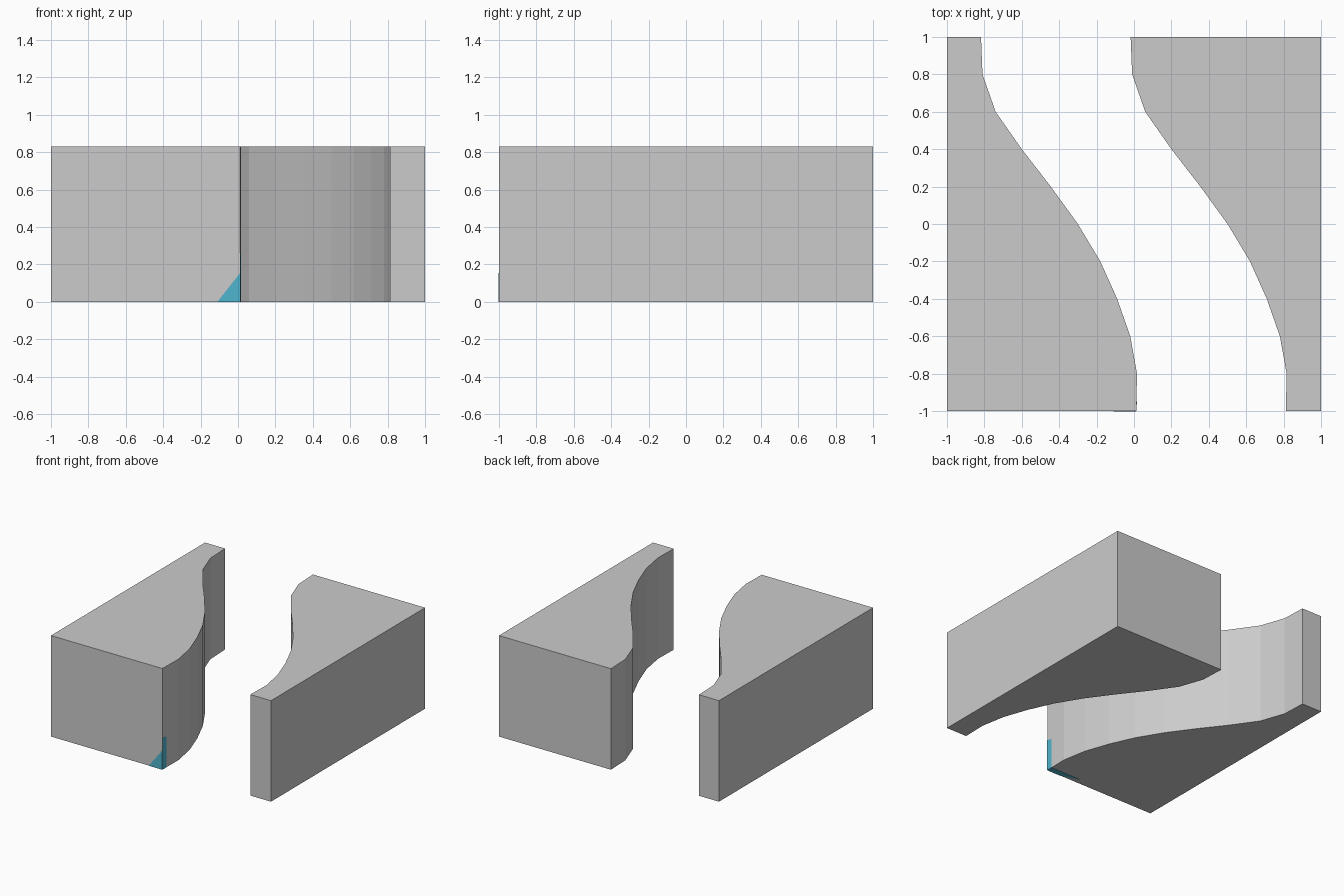
import bpy, bmesh
from mathutils import Vector

if "Cube" in bpy.data.objects:
    bpy.data.objects.remove(bpy.data.objects["Cube"])

HEIGHT = 0.83
GAP = 0.80


def material(name, rgb):
    m = bpy.data.materials.new(name)
    m.diffuse_color = (*rgb, 1.0)
    m.use_nodes = True
    m.node_tree.nodes["Principled BSDF"].inputs["Base Color"].default_value = m.diffuse_color
    return m


grey = material("light grey", (0.60, 0.60, 0.60))
cyan = material("cyan", (0.08, 0.46, 0.61))


def extrude(name, points, offset, mat):
    """Solid made by pushing a flat polygon along an offset vector."""
    bm = bmesh.new()
    face = bm.faces.new([bm.verts.new(p) for p in points])
    result = bmesh.ops.extrude_face_region(bm, geom=[face], use_keep_orig=True)
    moved = [v for v in result["geom"] if isinstance(v, bmesh.types.BMVert)]
    bmesh.ops.translate(bm, verts=moved, vec=Vector(offset))
    bmesh.ops.recalc_face_normals(bm, faces=bm.faces)
    mesh = bpy.data.meshes.new(name)
    bm.to_mesh(mesh)
    bm.free()
    mesh.materials.append(mat)
    obj = bpy.data.objects.new(name, mesh)
    bpy.context.collection.objects.link(obj)
    return obj


# Winding edge of the channel, front to back
edge_x = [0.012, 0.016, -0.02, -0.09, -0.18, -0.30, -0.445, -0.60, -0.74, -0.81, -0.818]
edge = [(x, -1 + 0.2 * i, 0) for i, x in enumerate(edge_x)]
far_edge = [(x + GAP, y, z) for x, y, z in edge]

# Two banks either side of the channel
up = (0, 0, HEIGHT)
extrude("left_bank", [(-1, -1, 0)] + edge + [(-1, 1, 0)], up, grey)
extrude("right_bank", [(1, 1, 0), (1, -1, 0)][::-1] + far_edge[::-1], up, grey)

# Small painted corner on the left bank: front, wall and underside plates
T = 0.002
cx = edge_x[0]
extrude("corner_paint_front", [(cx, -1, 0), (cx, -1, 0.155), (-0.11, -1, 0)], (0, -T, 0), cyan)
extrude("corner_paint_wall",
        [(cx, -1, 0), (cx + 0.001, -0.95, 0), (cx + 0.001, -0.95, 0.25), (cx, -1, 0.26)],
        (T, 0, 0), cyan)
extrude("corner_paint_underside",
        [(cx, -1, 0), (-0.11, -1, 0), (-0.26, -0.95, 0), (cx, -0.95, 0)], (0, 0, -T), cyan)
